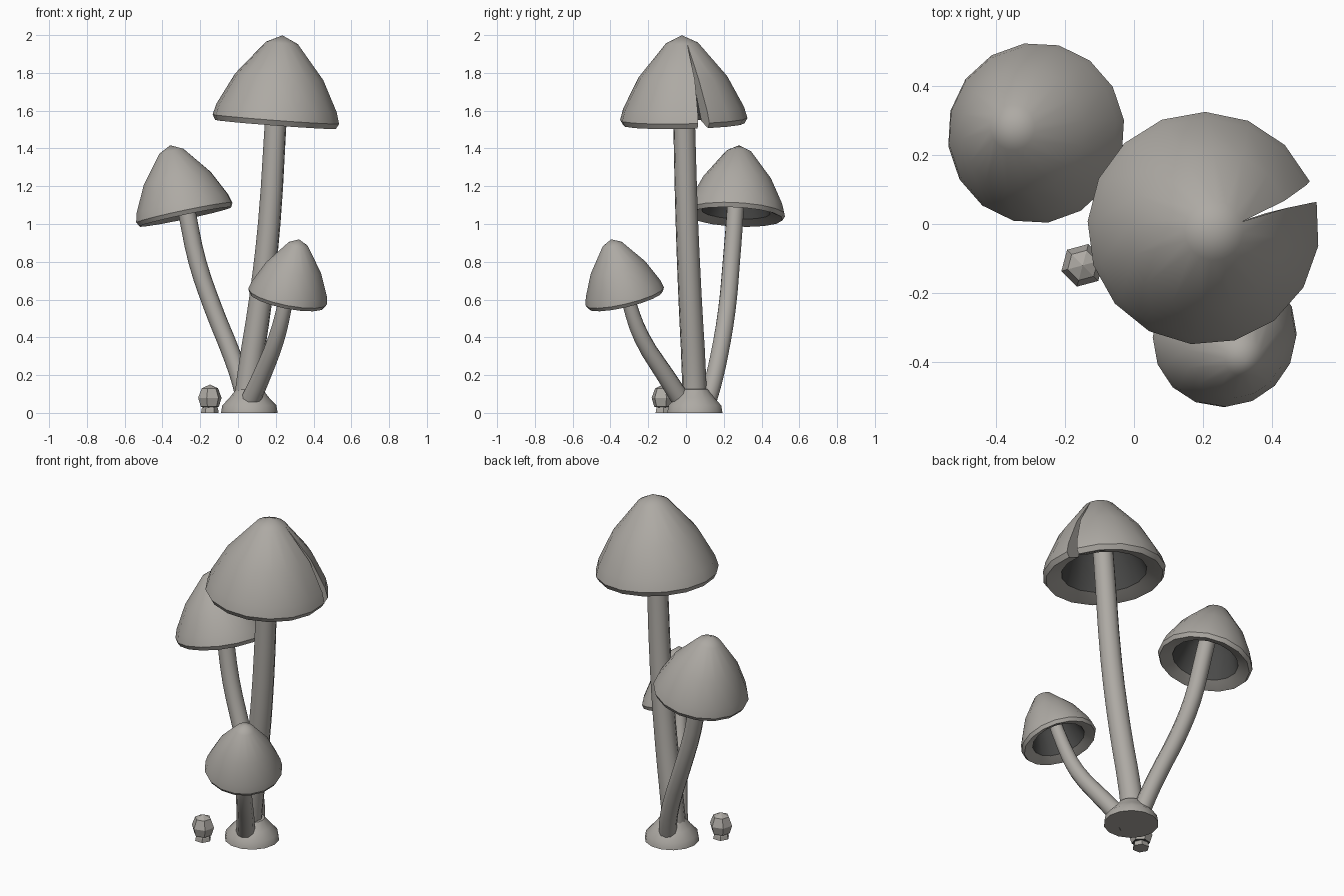
import bpy, bmesh
from math import sin, cos, radians
from mathutils import Vector

cube = bpy.data.objects.get("Cube")
if cube:
    bpy.data.objects.remove(cube)


def material(name, rgb):
    m = bpy.data.materials.new(name)
    m.use_nodes = True
    m.diffuse_color = (*rgb, 1)
    bsdf = m.node_tree.nodes["Principled BSDF"]
    bsdf.inputs["Base Color"].default_value = (*rgb, 1)
    bsdf.inputs["Roughness"].default_value = 0.8
    return m


GREY = material("warm grey", (0.42, 0.40, 0.37))
DARK = material("dark gills", (0.07, 0.07, 0.068))


def finish(obj, smooth):
    """Shade the object, keeping sharp edges."""
    bpy.ops.object.select_all(action='DESELECT')
    obj.select_set(True)
    bpy.context.view_layer.objects.active = obj
    if smooth:
        bpy.ops.object.shade_smooth_by_angle(angle=radians(42))


def revolve(name, profile, sides, start=0, slit=None, gill_from=None, smooth=True):
    """Turn a (radius, height) profile; slit lists half-opening degrees per ring."""
    bm = bmesh.new()
    rings = []
    for k, (r, h) in enumerate(profile):
        half = slit[k] if slit else 0
        angles = [radians(start + half + (360 - 2 * half) * i / sides)
                  for i in range(sides + 1)]
        rings.append([bm.verts.new((r * cos(a), r * sin(a), h)) for a in angles])
    for k in range(len(rings) - 1):
        for i in range(sides):
            f = bm.faces.new((rings[k][i], rings[k][i + 1],
                              rings[k + 1][i + 1], rings[k + 1][i]))
            f.material_index = int(gill_from is not None and k >= gill_from)
    if slit:
        for column in (0, -1):
            bm.faces.new([ring[column] for ring in rings[1:-1]])
    bmesh.ops.remove_doubles(bm, verts=bm.verts, dist=1e-4)
    bmesh.ops.recalc_face_normals(bm, faces=bm.faces)
    mesh = bpy.data.meshes.new(name)
    bm.to_mesh(mesh)
    bm.free()
    mesh.materials.append(GREY)
    mesh.materials.append(DARK)
    obj = bpy.data.objects.new(name, mesh)
    bpy.context.collection.objects.link(obj)
    finish(obj, smooth)
    return obj


# Thick hollow cap: outside from tip to rim, then skirt and gills back to the tip
CAP = [(0, 0.47), (0.085, 0.43), (0.235, 0.25), (0.321, 0.085), (0.338, 0.025),
       (0.322, -0.003), (0.295, 0.005), (0.235, 0.03), (0.175, 0.2),
       (0.065, 0.37), (0, 0.39)]
SLIT = [0, 0, 2.7, 4.8, 5.3, 5.3, 5.3, 5, 2.7, 0, 0]


def cap(name, centre, axis, width, height, start, slit=None):
    obj = revolve(name, CAP, 16, start, slit, gill_from=7)
    obj.location = centre
    obj.rotation_mode = 'QUATERNION'
    obj.rotation_quaternion = Vector((0, 0, 1)).rotation_difference(Vector(axis))
    obj.scale = (width, width, height)


def stem(name, points, thick, thin):
    """Tapering tube through the points."""
    curve = bpy.data.curves.new(name, 'CURVE')
    curve.dimensions = '3D'
    curve.bevel_depth = 1
    curve.bevel_resolution = 3
    curve.resolution_u = 3
    curve.use_fill_caps = True
    spline = curve.splines.new('BEZIER')
    spline.bezier_points.add(len(points) - 1)
    for i, (bp, co) in enumerate(zip(spline.bezier_points, points)):
        bp.co = co
        bp.handle_left_type = bp.handle_right_type = 'AUTO'
        bp.radius = thick + (thin - thick) * i / (len(points) - 1)
    obj = bpy.data.objects.new(name, curve)
    bpy.context.collection.objects.link(obj)
    finish(obj, False)
    bpy.ops.object.convert(target='MESH')
    obj = bpy.context.view_layer.objects.active
    obj.data.materials.clear()
    obj.data.materials.append(GREY)
    finish(obj, True)


# Caps
cap("tall_cap", (0.2, -0.012, 1.53), (0.075, -0.02, 1), 1, 1, 18.4, SLIT)
cap("middle_cap", (-0.28, 0.263, 1.04), (-0.21, 0.05, 1), 0.778, 0.82, 8)
cap("small_cap", (0.26, -0.32, 0.6), (0.2, -0.24, 1), 0.63, 0.71, 0)

# Stems
stem("tall_stem", [(0.04, 0.045, 0.02), (0.06, 0.042, 0.2), (0.12, 0.022, 0.6),
                   (0.165, 0.005, 1.0), (0.2, -0.01, 1.55), (0.222, -0.018, 1.88)],
     0.067, 0.056)
stem("middle_stem", [(0.05, 0.1, 0.02), (0.02, 0.14, 0.15), (-0.03, 0.175, 0.3),
                     (-0.13, 0.217, 0.55), (-0.215, 0.24, 0.8),
                     (-0.27, 0.26, 1.06), (-0.325, 0.275, 1.33)], 0.05, 0.046)
stem("small_stem", [(0.05, 0.0, 0.03), (0.127, -0.11, 0.2), (0.205, -0.235, 0.4),
                    (0.25, -0.3, 0.58), (0.3, -0.36, 0.83)], 0.053, 0.034)

# Shared flared foot
foot = revolve("foot", [(0, 0), (0.15, 0), (0.143, 0.04), (0.105, 0.08),
                        (0.07, 0.125), (0, 0.13)], 14)
foot.location = (0.06, 0.047, 0)

# Tiny faceted sprout beside the foot
sprout = [revolve("sprout_stem", [(0, 0), (0.047, 0), (0.043, 0.022), (0.03, 0.05),
                                  (0, 0.05)], 6, smooth=False),
          revolve("sprout_cap", [(0, 0.15), (0.045, 0.13), (0.064, 0.08),
                                 (0.05, 0.033), (0.03, 0.028), (0, 0.04)],
                  6, 15, gill_from=3, smooth=False)]
for part in sprout:
    part.location = (-0.149, -0.12, 0)
